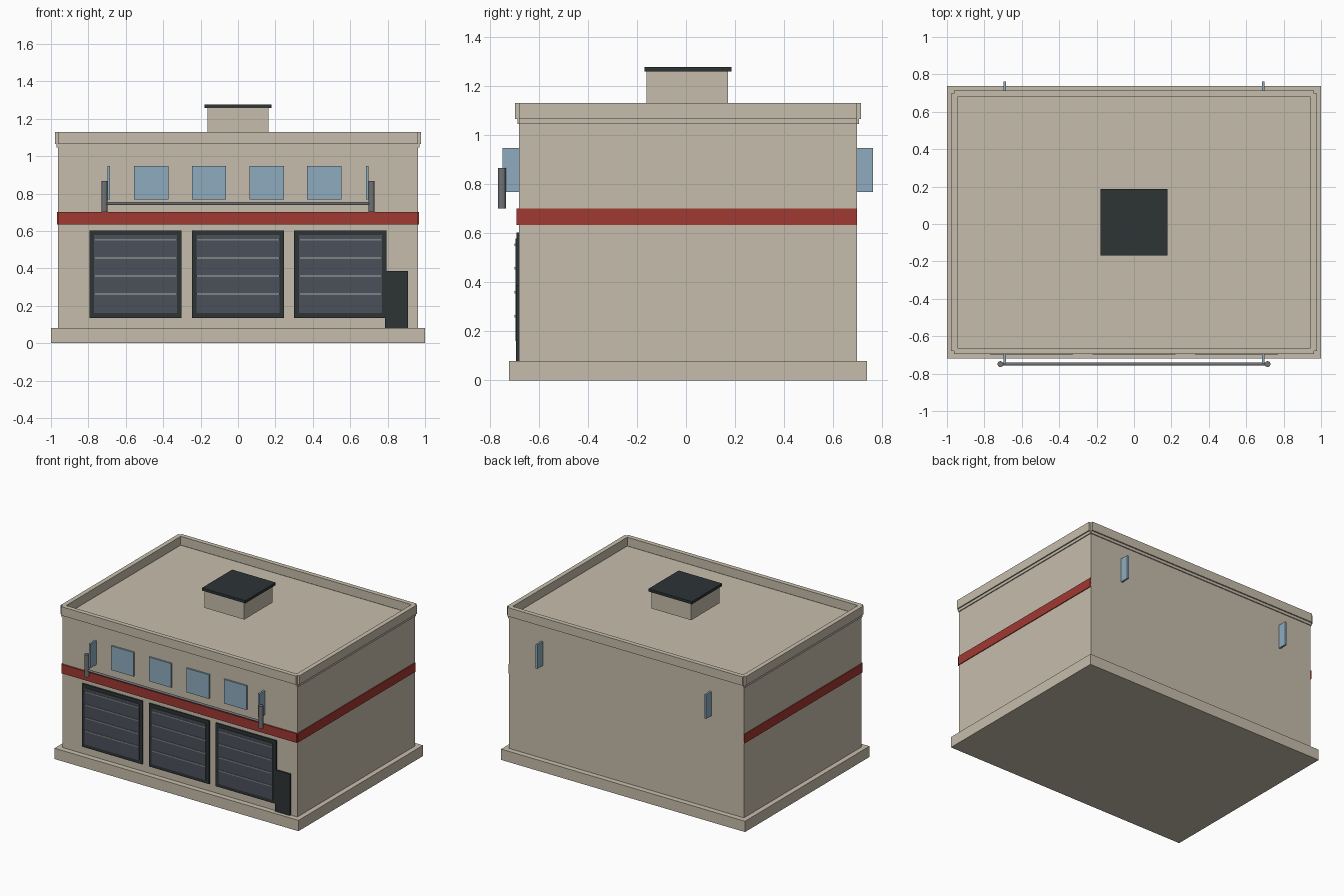
import bpy
import bmesh
from mathutils import Matrix

default = bpy.data.objects.get("Cube")
if default:
    bpy.data.objects.remove(default)


def material(name, r, g, b):
    m = bpy.data.materials.new(name)
    m.use_nodes = True
    m.diffuse_color = (r, g, b, 1)
    bsdf = next(n for n in m.node_tree.nodes if n.type == 'BSDF_PRINCIPLED')
    bsdf.inputs["Base Color"].default_value = (r, g, b, 1)
    bsdf.inputs["Roughness"].default_value = 0.8
    return m


STONE = material("stone beige", 0.565, 0.508, 0.413)
RED = material("stripe red", 0.352, 0.04, 0.032)
DARK = material("dark trim", 0.026, 0.034, 0.036)
PANEL = material("door grey", 0.07, 0.08, 0.102)
SLAT = material("slat grey", 0.22, 0.225, 0.23)
GLASS = material("window blue", 0.27, 0.41, 0.515)
STEEL = material("rail steel", 0.16, 0.17, 0.18)


def finish(name, bm, mat):
    mesh = bpy.data.meshes.new(name)
    bm.to_mesh(mesh)
    bm.free()
    mesh.materials.append(mat)
    ob = bpy.data.objects.new(name, mesh)
    bpy.context.collection.objects.link(ob)
    return ob


def box(name, mat, x, y, z):
    """Box from (low, high) ranges on each axis."""
    bm = bmesh.new()
    size = [b - a for a, b in (x, y, z)]
    mid = [(a + b) / 2 for a, b in (x, y, z)]
    bmesh.ops.create_cube(bm, size=1, matrix=Matrix.Translation(mid) @ Matrix.Diagonal((*size, 1)))
    return finish(name, bm, mat)


def rod(name, mat, centre, radius, length, axis='Z'):
    bm = bmesh.new()
    turn = Matrix.Rotation(1.5707963, 4, 'Y') if axis == 'X' else Matrix.Identity(4)
    bmesh.ops.create_cone(bm, cap_ends=True, segments=12, radius1=radius, radius2=radius,
                          depth=length, matrix=Matrix.Translation(centre) @ turn)
    return finish(name, bm, mat)


def sides(x_half):
    return (("right", -1, x_half), ("left", 1, x_half))


def span(sign, a, b):
    return tuple(sorted((sign * a, sign * b)))


# Wall faces of the main block
WX, FRONT, BACK = 0.963, -0.68, 0.697
ROOF, TOP = 1.06, 1.13

# Plinth and main block
box("plinth", STONE, (-1, 1), (-0.72, 0.737), (0, 0.08))
box("main_block", STONE, (-WX, WX), (FRONT, BACK), (0.08, ROOF))


# Parapet: a thin moulding below a thicker coping, notched at the corners
def ring(name, out, inset, z):
    box(name + "_front", STONE, (-WX, WX), (FRONT - out, FRONT + inset), z)
    box(name + "_back", STONE, (-WX, WX), (BACK - inset, BACK + out), z)
    for side, s, half in sides(WX):
        box(f"{name}_{side}", STONE, span(s, half - inset, half + out), (FRONT, BACK), z)


ring("moulding", 0.007, 0.01, (1.045, 1.065))
ring("coping", 0.016, 0.018, (1.065, TOP))

# Roof vent
box("vent_shaft", STONE, (-0.163, 0.163), (-0.16, 0.172), (TOP, 1.257))
box("vent_cap", DARK, (-0.178, 0.178), (-0.168, 0.186), (1.257, 1.277))

# Red stripe on the front and both sides
BAND = (0.633, 0.70)
box("stripe_front", RED, (-WX, WX), (FRONT - 0.01, FRONT + 0.005), BAND)
for side, s, half in sides(WX):
    box("stripe_" + side, RED, span(s, half - 0.005, half + 0.006), (FRONT, BACK), BAND)

# Garage doors with frame, panel and slats
for i, x in enumerate((-0.548, 0, 0.547), 1):
    box(f"garage_frame_{i}", DARK, (x - 0.247, x + 0.247), (FRONT - 0.01, FRONT + 0.005), (0.135, 0.603))
    box(f"garage_panel_{i}", PANEL, (x - 0.222, x + 0.222), (FRONT - 0.015, FRONT), (0.16, 0.578))
    for j in range(4):
        z = 0.262 + j * 0.097
        box(f"garage_slat_{i}_{j + 1}", SLAT, (x - 0.222, x + 0.222),
            (FRONT - 0.019, FRONT - 0.01), (z - 0.005, z + 0.005))

# Small entrance door
box("entrance_door", DARK, (0.786, 0.909), (FRONT - 0.012, FRONT + 0.005), (0.08, 0.387))

# Front windows and the upright glass fins at front and back
GLAZED = (0.768, 0.946)
for i in range(4):
    x = -0.463 + i * 0.308
    box(f"window_{i + 1}", GLASS, (x - 0.092, x + 0.092), (FRONT - 0.012, FRONT + 0.005), GLAZED)
for side, s, half in sides(0.692):
    edges = span(s, half - 0.007, half + 0.007)
    box("front_fin_" + side, GLASS, edges, (-0.747, -0.66), GLAZED)
    box("back_fin_" + side, GLASS, edges, (0.67, 0.762), GLAZED)

# Railing in front of the windows
RAIL_Y = -0.749
for side, s, half in sides(0.714):
    rod("rail_post_" + side, STEEL, (s * half, RAIL_Y, 0.783), 0.016, 0.166)
rod("rail_bar", STEEL, (0, RAIL_Y, 0.746), 0.008, 1.41, 'X')
